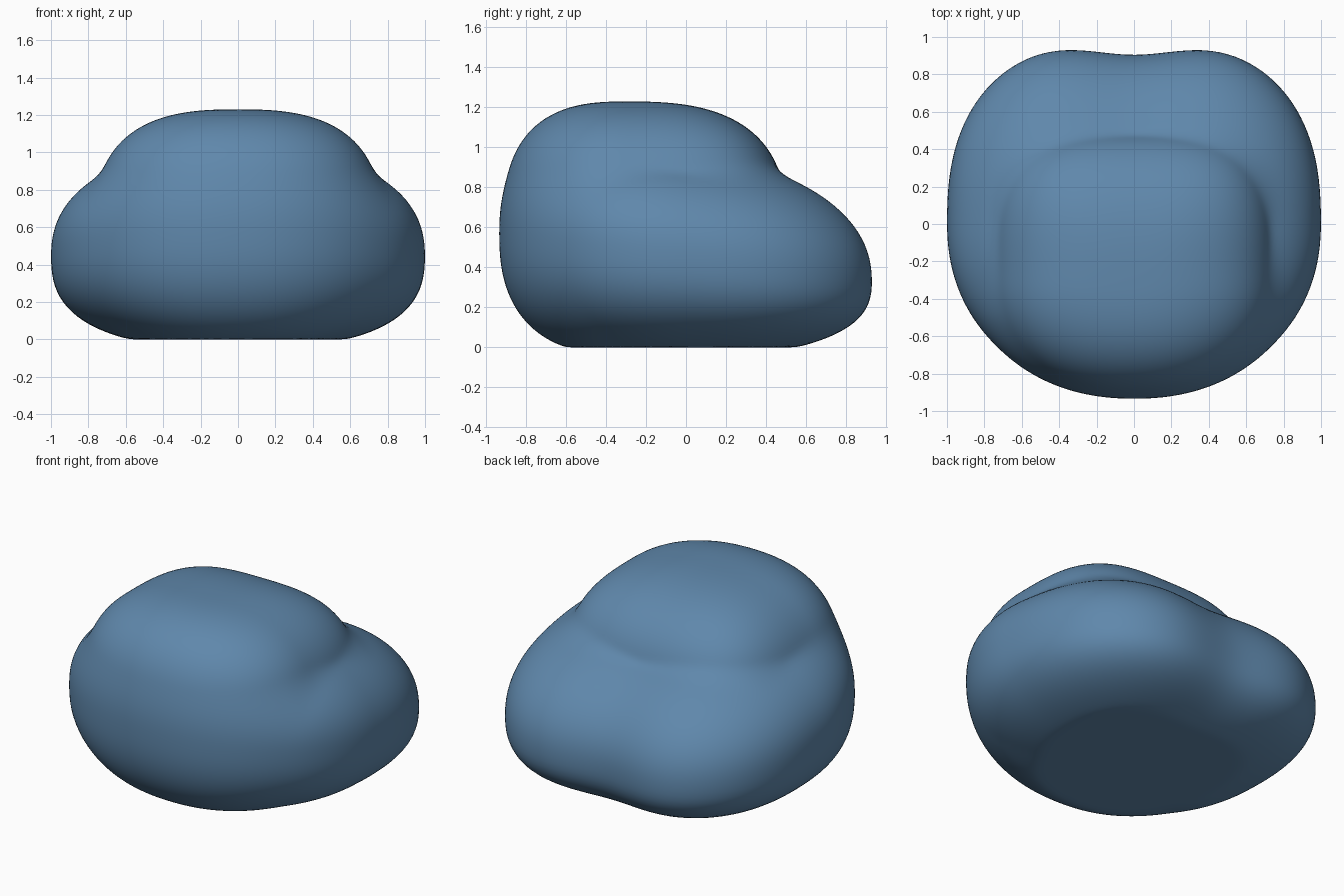
import bpy
import bmesh
from math import exp
from mathutils import Vector

if "Cube" in bpy.data.objects:
    bpy.data.objects.remove(bpy.data.objects["Cube"], do_unlink=True)


def seat_field(p):
    """Wide flat-bottomed cushion with a soft dip in the middle of the back."""
    mid = 0.45 - 0.13 * p.y
    dip = exp(-(p.x / 0.38) ** 2) if p.y > 0 else 0.0
    depth = 1.0 - 0.095 * dip if p.y > 0 else 0.915
    plan_power = 2.5 if p.y > 0 else 2.15
    plan = (abs(p.x) ** plan_power + abs(p.y / depth) ** plan_power) ** (1 / plan_power)
    if p.z > mid:
        rise, power = 0.56 - 0.04 * dip * min(1.0, p.y * 2), 2.3
    else:
        rise, power = mid + 0.05, 2.6
    return (plan ** power + abs((p.z - mid) / rise) ** power) ** (1 / power) - 1


def hump_field(p):
    """Tall mass that leans on the front, rounded there and squarer behind."""
    d = p - Vector((0, -0.3, 0.6))
    depth, plan_power = (0.8, 3.2) if d.y > 0 else (0.615, 2.2)
    plan = (abs(d.x / 0.765) ** plan_power + abs(d.y / depth) ** plan_power) ** (1 / plan_power)
    power = 2.7
    return 0.75 * ((plan ** power + abs(d.z / 0.63) ** power) ** (1 / power) - 1)


def blob_field(p):
    """Soft union, tight in the middle of the back and sides, broad in front."""
    a, b = seat_field(p), hump_field(p)
    front = min(1.0, max(0.0, -0.1 - p.y) / 0.4)
    corner = min(1.0, abs(p.x) * max(p.y, 0.0) / 0.2)
    k = 0.03 + 0.06 * front + 0.06 * corner
    h = max(k - abs(a - b), 0.0) / k
    return min(a, b) - h * h * k / 4


def surface_point(direction, centre):
    near, far = 0.0, 1.6
    for _ in range(18):
        mid = (near + far) / 2
        if blob_field(centre + direction * mid) < 0:
            near = mid
        else:
            far = mid
    return centre + direction * near


# Cushion surface, shaped outwards from its middle
bm = bmesh.new()
bmesh.ops.create_icosphere(bm, subdivisions=6, radius=1.0)
centre = Vector((0, -0.05, 0.48))
for v in bm.verts:
    v.co = surface_point(v.co.normalized(), centre)
    v.co.z = max(v.co.z, 0.0)
for f in bm.faces:
    f.smooth = True
mesh = bpy.data.meshes.new("cushion")
bm.to_mesh(mesh)
bm.free()
cushion = bpy.data.objects.new("cushion", mesh)
bpy.context.collection.objects.link(cushion)

# Gentle relaxing of the fabric
relax = cushion.modifiers.new("relax", "SMOOTH")
relax.factor = 0.5
relax.iterations = 4

# Blue fabric
blue = (0.115, 0.245, 0.41, 1.0)
fabric = bpy.data.materials.new("dusty_blue")
fabric.use_nodes = True
fabric.diffuse_color = blue
for node in fabric.node_tree.nodes:
    if node.type == "BSDF_PRINCIPLED":
        node.inputs["Base Color"].default_value = blue
mesh.materials.append(fabric)
